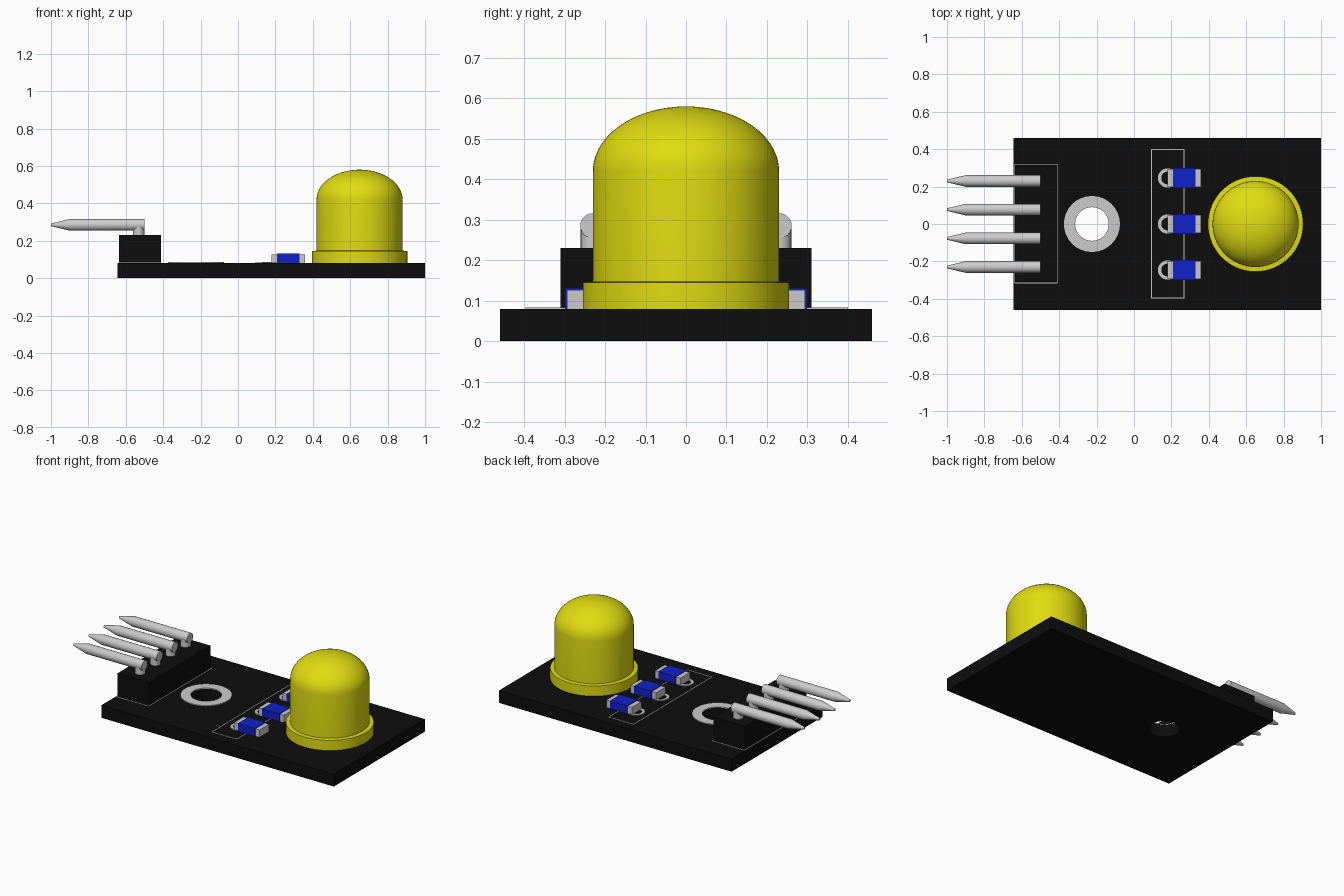
import bpy, bmesh
from math import cos, sin, pi, radians
from mathutils import Matrix

if "Cube" in bpy.data.objects:
    bpy.data.objects.remove(bpy.data.objects["Cube"])


def material(name, rgb):
    m = bpy.data.materials.new(name)
    m.diffuse_color = (*rgb, 1)
    m.use_nodes = True
    m.node_tree.nodes["Principled BSDF"].inputs["Base Color"].default_value = m.diffuse_color
    return m


BLACK = material("black", (0.004, 0.004, 0.004))
BLUE = material("blue", (0.005, 0.015, 0.6))
YELLOW = material("yellow", (0.75, 0.72, 0.005))


def finish(bm, name, mat=None, smooth=False):
    bmesh.ops.recalc_face_normals(bm, faces=bm.faces)
    me = bpy.data.meshes.new(name)
    bm.to_mesh(me)
    bm.free()
    ob = bpy.data.objects.new(name, me)
    bpy.context.collection.objects.link(ob)
    if mat:
        me.materials.append(mat)
    if smooth:
        bpy.ops.object.select_all(action='DESELECT')
        ob.select_set(True)
        bpy.context.view_layer.objects.active = ob
        bpy.ops.object.shade_smooth_by_angle(angle=radians(35))
    return ob


def add_box(bm, x0, x1, y0, y1, z0, z1):
    m = (Matrix.Translation(((x0 + x1) / 2, (y0 + y1) / 2, (z0 + z1) / 2))
         @ Matrix.Diagonal((x1 - x0, y1 - y0, z1 - z0, 1)))
    bmesh.ops.create_cube(bm, size=1, matrix=m)


def box(name, *dims, mat=None):
    bm = bmesh.new()
    add_box(bm, *dims)
    return finish(bm, name, mat)


def lathe(name, profile, matrix, mat=None, n=32, ring=False):
    """Spin (radius, height) points round local z; ring closes the profile."""
    bm = bmesh.new()
    rows = [[bm.verts.new((r * cos(2 * pi * i / n), r * sin(2 * pi * i / n), h))
             for i in range(n)] for r, h in profile]
    pairs = list(zip(rows, rows[1:])) + ([(rows[-1], rows[0])] if ring else [])
    for a, b in pairs:
        for i in range(n):
            j = (i + 1) % n
            bm.faces.new((a[i], a[j], b[j], b[i]))
    if not ring:
        bm.faces.new(rows[0])
        bm.faces.new(rows[-1])
    bmesh.ops.transform(bm, matrix=matrix, verts=bm.verts)
    return finish(bm, name, mat, True)


def pad_ring(name, x, y, r_in, r_out, h=0.005):
    lathe(name, [(r_in, 0), (r_out, 0), (r_out, h), (r_in, h)],
          Matrix.Translation((x, y, TOP)), ring=True)


def outline(name, x0, x1, y0, y1, w=0.005, h=0.003):
    bm = bmesh.new()
    for x in (x0, x1 - w):
        add_box(bm, x, x + w, y0, y1, TOP, TOP + h)
    for y in (y0, y1 - w):
        add_box(bm, x0 + w, x1 - w, y, y + w, TOP, TOP + h)
    finish(bm, name)


TOP = 0.08

# Circuit board with a drilled mounting hole
board = box("circuit_board", -0.645, 1.0, -0.46, 0.46, 0, TOP, mat=BLACK)
cutter = lathe("hole_cutter", [(0.09, -0.1), (0.09, 0.2)],
               Matrix.Translation((-0.225, 0, 0)))
cutter.hide_render = True
mod = board.modifiers.new("hole", 'BOOLEAN')
mod.operation = 'DIFFERENCE'
mod.solver = 'EXACT'
mod.object = cutter
bpy.context.view_layer.objects.active = board
bpy.ops.object.modifier_apply(modifier=mod.name)
bpy.data.objects.remove(cutter)
pad_ring("mounting_ring", -0.225, 0, 0.09, 0.15)

# Printed outlines on the board
outline("header_outline", -0.64, -0.408, -0.318, 0.322)
outline("resistor_outline", 0.09, 0.27, -0.397, 0.40)

# Right-angle pin header
box("header_block", -0.635, -0.413, -0.31, 0.31, TOP, 0.23, mat=BLACK)
for i, y in enumerate((-0.23, -0.077, 0.077, 0.23)):
    lathe(f"pin_{i + 1}", [(0.031, 0), (0.031, 0.4), (0.007, 0.5)],
          Matrix.Translation((-0.5, y, 0.285)) @ Matrix.Rotation(-pi / 2, 4, 'Y'), n=24)
    lathe(f"pin_post_{i + 1}", [(0.03, 0.2), (0.03, 0.285)],
          Matrix.Translation((-0.531, y, 0)), n=24)

# Chip resistors: blue body, two metal ends and a solder ring
for i, y in enumerate((-0.246, 0, 0.246)):
    box(f"resistor_body_{i + 1}", 0.208, 0.33, y - 0.053, y + 0.053, TOP, 0.131, mat=BLUE)
    for side, x0, x1 in (("left", 0.178, 0.208), ("right", 0.33, 0.358)):
        box(f"resistor_{side}_end_{i + 1}", x0, x1, y - 0.048, y + 0.048, TOP, 0.127)
    pad_ring(f"solder_ring_{i + 1}", 0.18, y, 0.034, 0.052)

# Domed lamp with a base flange
dome = [(0.23 * cos(a), 0.42 + 0.16 * sin(a))
        for a in [pi / 2 * k / 14 for k in range(14)]]
lathe("lamp", [(0.255, TOP), (0.255, 0.145), (0.23, 0.147)] + dome + [(0.002, 0.58)],
      Matrix.Translation((0.65, 0, 0)), YELLOW, n=64)
